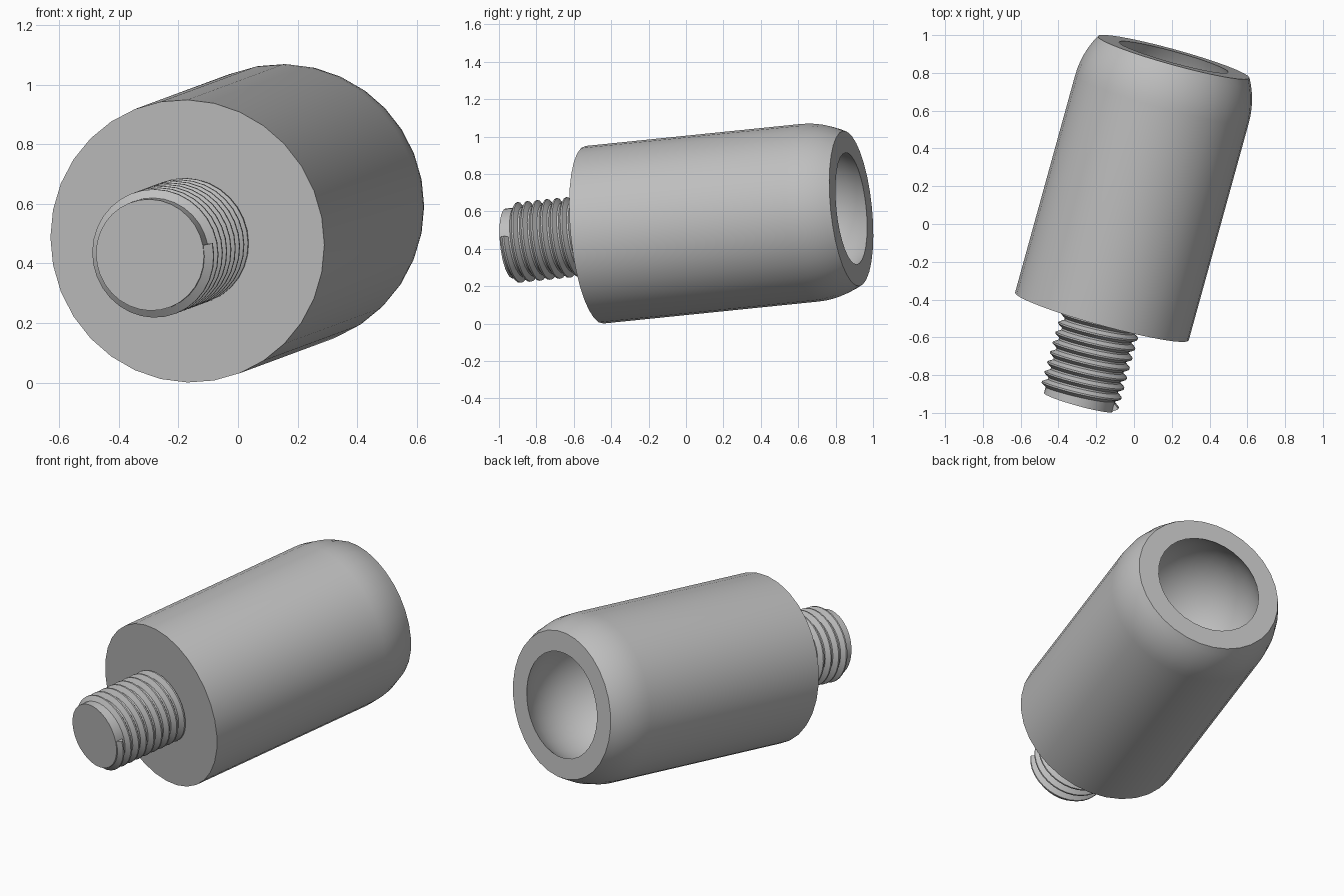
import bpy
import bmesh
from math import sin, cos, pi, asin, radians
from mathutils import Matrix, Vector

cube = bpy.data.objects.get("Cube")
if cube:
    bpy.data.objects.remove(cube, do_unlink=True)

# Main sizes, measured along the tilted axis from the shoulder face
BODY_R, RIM_R, MOUTH_R = 0.477, 0.417, 0.30
BALL_S, END_S = 1.20, 1.432
SOCKET_R = (MOUTH_R ** 2 + (END_S - BALL_S) ** 2) ** 0.5
STUD_L, CORE_R, CREST_R, PITCH = 0.474, 0.188, 0.215, 0.0545
SIDES = 32

# Tilted frame: local z runs from stud to socket
axis = Vector((0.265, 0.959, 0.098)).normalized()
side = (Vector((1, 0, 0)) - axis * axis.x).normalized()
frame = Matrix((side, axis.cross(side), axis)).transposed().to_4x4()
frame.translation = (-0.17, -0.49, 0.475)

# Plain grey material
grey = bpy.data.materials.new("plain grey")
grey.use_nodes = True
colour = (0.52, 0.52, 0.52, 1)
grey.diffuse_color = colour
grey.node_tree.nodes["Principled BSDF"].inputs["Base Color"].default_value = colour


def finish(name, bm):
    bmesh.ops.recalc_face_normals(bm, faces=bm.faces)
    mesh = bpy.data.meshes.new(name)
    bm.to_mesh(mesh)
    bm.free()
    mesh.materials.append(grey)
    obj = bpy.data.objects.new(name, mesh)
    bpy.context.collection.objects.link(obj)
    obj.matrix_world = frame
    bpy.ops.object.select_all(action='DESELECT')
    obj.select_set(True)
    bpy.context.view_layer.objects.active = obj
    bpy.ops.object.shade_smooth_by_angle(angle=radians(30))
    return obj


def lathe(name, profile):
    """Spin (radius, height) points around local z."""
    bm = bmesh.new()
    verts = [bm.verts.new((r, 0, s)) for r, s in profile]
    edges = [bm.edges.new(pair) for pair in zip(verts, verts[1:])]
    bmesh.ops.spin(bm, geom=verts + edges, cent=(0, 0, 0), axis=(0, 0, 1),
                   angle=2 * pi, steps=SIDES, use_duplicate=False)
    bmesh.ops.remove_doubles(bm, verts=bm.verts, dist=0.0005)
    return finish(name, bm)


def arc(radius, start, end, steps):
    """Arc about the ball centre; angles are measured from the equator."""
    angles = [start + (end - start) * i / steps for i in range(steps + 1)]
    return [(radius * cos(a), BALL_S + radius * sin(a)) for a in angles]


# Body with rounded end and ball socket
rim_angle = asin((END_S - BALL_S) / BODY_R)
mouth_angle = asin((END_S - BALL_S) / SOCKET_R)
lathe("socket_body", [(0, 0), (BODY_R, 0)]
      + arc(BODY_R, 0, rim_angle, 6)
      + arc(SOCKET_R, mouth_angle, -pi / 2, 16))

# Stud core
lathe("stud_core", [(0, -STUD_L), (CORE_R, -STUD_L), (CORE_R, 0.02), (0, 0.02)])

# Helical thread ridge with a square-cut start
bm = bmesh.new()
section = [(CORE_R - 0.006, 0), (CREST_R, 0.40), (CREST_R, 0.56), (CORE_R - 0.006, 0.96)]
steps = int((STUD_L / PITCH) * SIDES)
rings = []
for i in range(steps + 1):
    turn = i / SIDES
    a = 2 * pi * turn - 0.2
    rings.append([bm.verts.new((r * cos(a), r * sin(a), -STUD_L + PITCH * (turn + p)))
                  for r, p in section])
for one, two in zip(rings, rings[1:]):
    for k in range(4):
        n = (k + 1) % 4
        bm.faces.new((one[k], one[n], two[n], two[k]))
bm.faces.new(rings[0])
bm.faces.new(rings[-1])
finish("stud_thread", bm)
